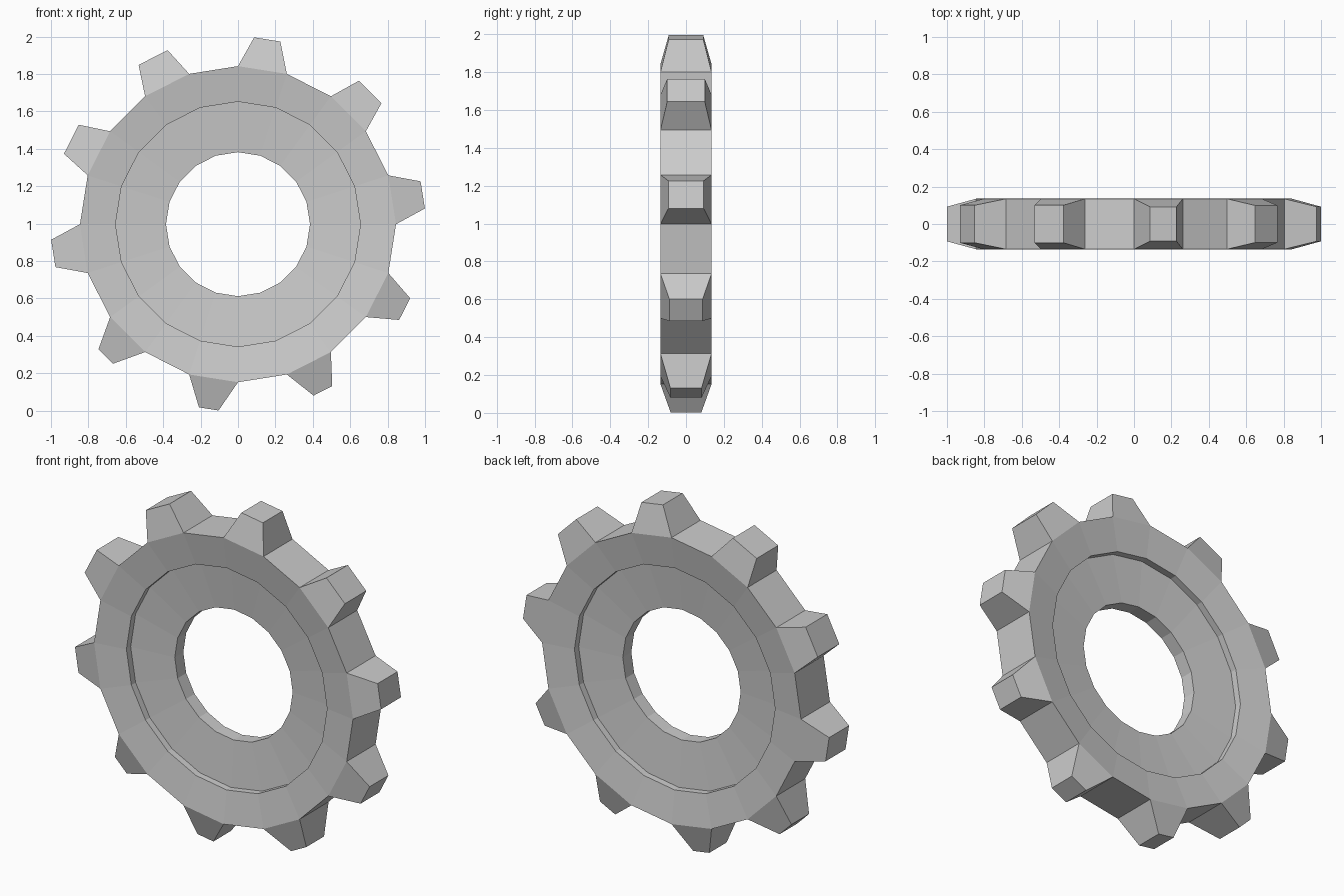
import bpy, bmesh
from math import sin, cos, radians

if "Cube" in bpy.data.objects:
    bpy.data.objects.remove(bpy.data.objects["Cube"])

SIDES = 20
CENTRE_Z = 0.997
# half profile (radius, half thickness): rim, dished face, step, web at the hole
HALF = [(0.845, 0.135), (0.655, 0.105), (0.655, 0.065), (0.385, 0.04)]
PROFILE = [(r, -y) for r, y in HALF] + [(r, y) for r, y in reversed(HALF)]
# tip width of each tooth, anticlockwise from the right
TIP_WIDTHS = [0.147, 0.17, 0.142, 0.174, 0.174, 0.148, 0.11, 0.106, 0.112, 0.13]
TIP_RADIUS = 1.0

bm = bmesh.new()

# ring body: revolve the closed profile around y
rings = []
for k in range(SIDES):
    a = radians(k * 360 / SIDES)
    rings.append([bm.verts.new((r * cos(a), y, CENTRE_Z + r * sin(a))) for r, y in PROFILE])

n = len(PROFILE)
for k in range(SIDES):
    p, q = rings[k], rings[(k + 1) % SIDES]
    for i in range(n):
        j = (i + 1) % n
        if i == n - 1 and k % 2 == 0:
            continue  # rim panel that carries a tooth
        bm.faces.new((p[i], p[j], q[j], q[i]))

# tapered teeth on every second rim panel
for t, width in enumerate(TIP_WIDTHS):
    p, q = rings[2 * t], rings[2 * t + 1]
    base = [p[0], q[0], q[-1], p[-1]]
    a = radians(9 + 36 * t)
    depth = 0.05 + 0.29 * width
    tip = []
    for side, y in ((-1, -depth), (1, -depth), (1, depth), (-1, depth)):
        s = side * width / 2
        tip.append(bm.verts.new((TIP_RADIUS * cos(a) - s * sin(a), y,
                                 CENTRE_Z + TIP_RADIUS * sin(a) + s * cos(a))))
    for i in range(4):
        j = (i + 1) % 4
        bm.faces.new((base[i], base[j], tip[j], tip[i]))
    bm.faces.new(tip)

bmesh.ops.recalc_face_normals(bm, faces=bm.faces)
mesh = bpy.data.meshes.new("gear_wheel")
bm.to_mesh(mesh)
bm.free()
gear = bpy.data.objects.new("gear_wheel", mesh)
bpy.context.collection.objects.link(gear)
